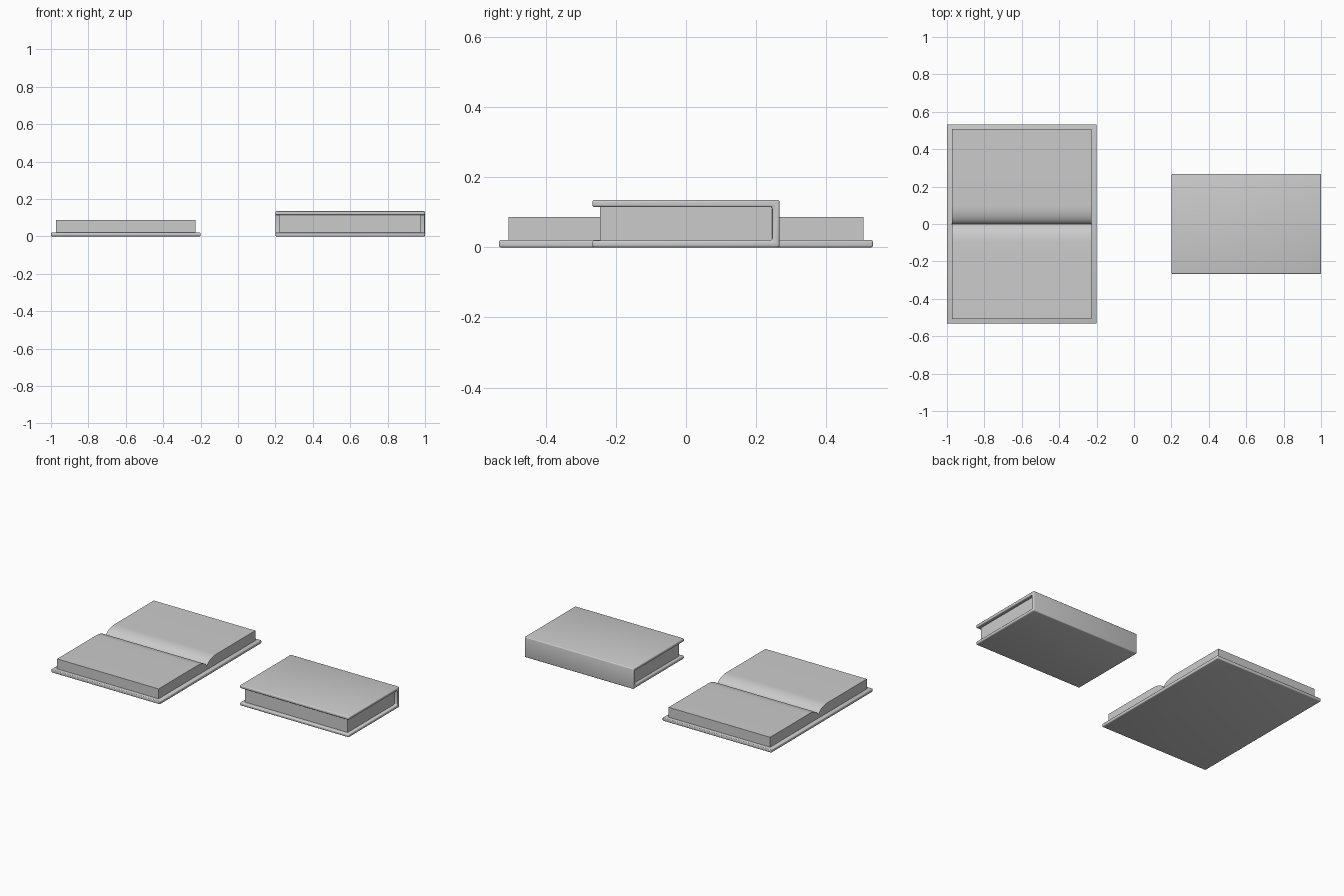
import bpy, math

if "Cube" in bpy.data.objects:
    bpy.data.objects.remove(bpy.data.objects["Cube"])


def extrude_profile(name, yz, x0, x1, bevel=0.0):
    """Prism along x from a closed (y, z) outline."""
    n = len(yz)
    verts = [(x, y, z) for x in (x0, x1) for y, z in yz]
    faces = [tuple(reversed(range(n))), tuple(range(n, 2 * n))]
    faces += [(i, (i + 1) % n, n + (i + 1) % n, n + i) for i in range(n)]
    mesh = bpy.data.meshes.new(name)
    mesh.from_pydata(verts, [], faces)
    obj = bpy.data.objects.new(name, mesh)
    bpy.context.collection.objects.link(obj)
    bpy.ops.object.select_all(action='DESELECT')
    obj.select_set(True)
    bpy.context.view_layer.objects.active = obj
    # outlines run counter-clockwise in the y-z plane
    if bevel:
        mod = obj.modifiers.new("soft_edges", 'BEVEL')
        mod.width = bevel
        mod.segments = 3
        mod.limit_method = 'ANGLE'
        bpy.ops.object.modifier_apply(modifier=mod.name)
    bpy.ops.object.shade_smooth_by_angle(angle=math.radians(35))
    return obj


def rect(y0, y1, z0, z1):
    return [(y0, z0), (y1, z0), (y1, z1), (y0, z1)]


# Open book: flat cover
extrude_profile("open_book_cover", rect(-0.533, 0.533, 0, 0.021), -1.0, -0.2, 0.005)

# Open book: two page blocks rolling down into the gutter
TOP, GUTTER, ROLL = 0.087, 0.036, 0.1
half = [(ROLL * (1 - math.cos(a)), GUTTER + (TOP - GUTTER) * math.sin(a))
        for a in (math.pi / 2 * i / 10 for i in range(11))]
outline = [(-0.507, 0.018), (0.507, 0.018), (0.507, TOP)]
outline += [(y, z) for y, z in reversed(half)]
outline += [(-y, z) for y, z in half[1:]]
outline += [(-0.507, TOP)]
extrude_profile("open_book_pages", outline, -0.973, -0.228)

# Closed book: wraparound cover with the spine at the back
Y, SPINE, H, T = 0.267, 0.246, 0.135, 0.02
extrude_profile("closed_book_cover",
                [(-Y, 0), (Y, 0), (Y, H), (-Y, H), (-Y, H - T),
                 (SPINE, H - T), (SPINE, T), (-Y, T)],
                0.2, 1.0, 0.006)

# Closed book: page block
extrude_profile("closed_book_pages", rect(-0.245, 0.248, T - 0.002, H - T + 0.002),
                0.222, 0.977)
